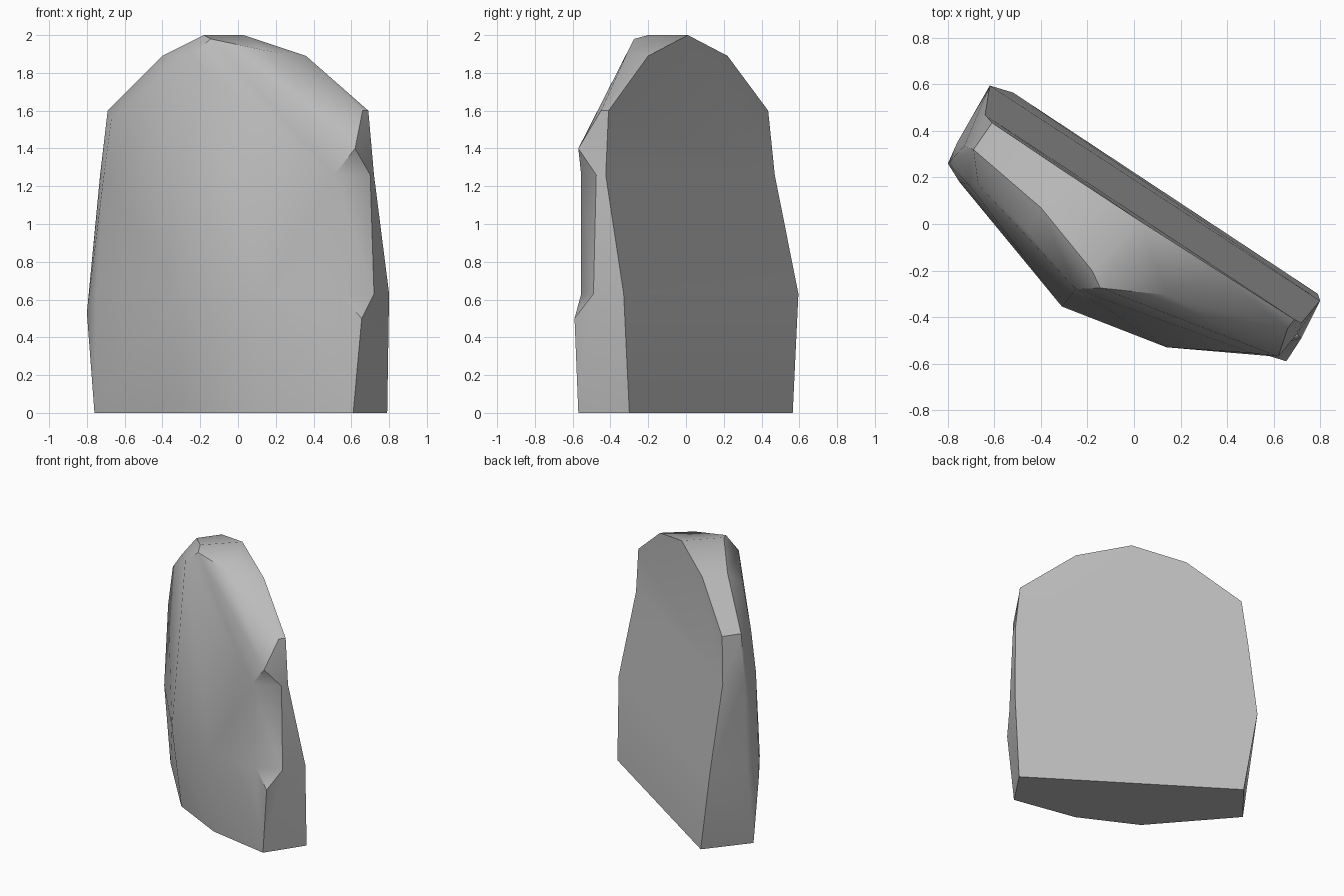
import bpy
import bmesh
import math
from mathutils import Vector

default_cube = bpy.data.objects.get("Cube")
if default_cube:
    bpy.data.objects.remove(default_cube, do_unlink=True)


def make_material(name, colour):
    """One flat, matte stone colour."""
    material = bpy.data.materials.new(name)
    material.use_nodes = True
    material.diffuse_color = colour
    shader = material.node_tree.nodes["Principled BSDF"]
    shader.inputs["Base Color"].default_value = colour
    shader.inputs["Roughness"].default_value = 0.9
    return material


def add_corners(bm, corners, hollow=(0, 0, 0)):
    """Add corner points, pushed outward by the hollow they will later sink into."""
    hollow = Vector(hollow)
    return [(bm.verts.new(Vector(corner) + hollow), hollow) for corner in corners]


# Outline of the broad back face, apart from its waist
back_outline = [
    (-.52, .565, 0), (-.62, .595, .63), (-.61, .435, 1.6), (-.29, .22, 1.89),
    (.03, .01, 2), (.36, -.2, 1.89), (.69, -.41, 1.6), (.8, -.33, .63), (.79, -.3, 0),
]
# Waist of the back face, slightly sunken
back_waist = [(-.64, .47, 1.26), (.72, -.425, 1.26)]

# Faceted front: foot, belly and shoulder rows
front_foot = [(-.76, .27, 0), (-.5, .02, 0), (-.29, -.27, 0), (.13, -.48, 0), (.61, -.57, 0)]
front_belly = [(-.8, .26, .53), (-.31, -.355, .63), (.14, -.53, .63), (.655, -.59, .5)]
front_shoulder = [(-.27, -.29, 1.32), (.2, -.48, 1.28), (.62, -.57, 1.4)]

# Worn narrow end and the sloping left shoulder
worn_end = [
    (-.76, .35, .63), (-.73, .335, 1.26), (-.69, .32, 1.6),
    (-.75, .18, .63), (-.71, .17, 1.26), (-.67, .17, 1.56),
    (-.4, .07, 1.89), (-.46, -.03, 1.78),
]
# Chipped crown
crown = [
    (-.18, -.2, 2), (-.145, -.275, 1.98), (-.25, -.28, 1.89),
    (.14, -.305, 1.92), (.34, -.22, 1.89), (.66, -.45, 1.6),
]
# Long chip along the front corner, cut into the edge
corner_chip = [(.54, -.555, .63), (.51, -.555, 1.26), (.72, -.49, .63), (.7, -.475, 1.26)]

# Wrap the corners in a faceted skin
bm = bmesh.new()
placed = []
for row in (back_outline, front_foot, front_belly, front_shoulder, worn_end, crown):
    placed += add_corners(bm, row)
placed += add_corners(bm, back_waist, hollow=(.033, .05, 0))
placed += add_corners(bm, corner_chip, hollow=(.06, -.06, 0))
bmesh.ops.convex_hull(bm, input=bm.verts[:])

# Sink the hollows back into place
for vert, hollow in placed:
    vert.co -= hollow
loose = [vert for vert in bm.verts if not vert.link_faces]
bmesh.ops.delete(bm, geom=loose, context="VERTS")
bmesh.ops.dissolve_limit(bm, angle_limit=math.radians(1), verts=bm.verts[:], edges=bm.edges[:])
bmesh.ops.recalc_face_normals(bm, faces=bm.faces[:])

mesh = bpy.data.meshes.new("standing_rock")
bm.to_mesh(mesh)
bm.free()
mesh.materials.append(make_material("stone_grey", (.5, .5, .5, 1)))

# Soft shading across the worn planes, crisp chipped edges
rock = bpy.data.objects.new("standing_rock", mesh)
bpy.context.collection.objects.link(rock)
bpy.ops.object.select_all(action="DESELECT")
rock.select_set(True)
bpy.context.view_layer.objects.active = rock
bpy.ops.object.shade_smooth_by_angle(angle=math.radians(32))
